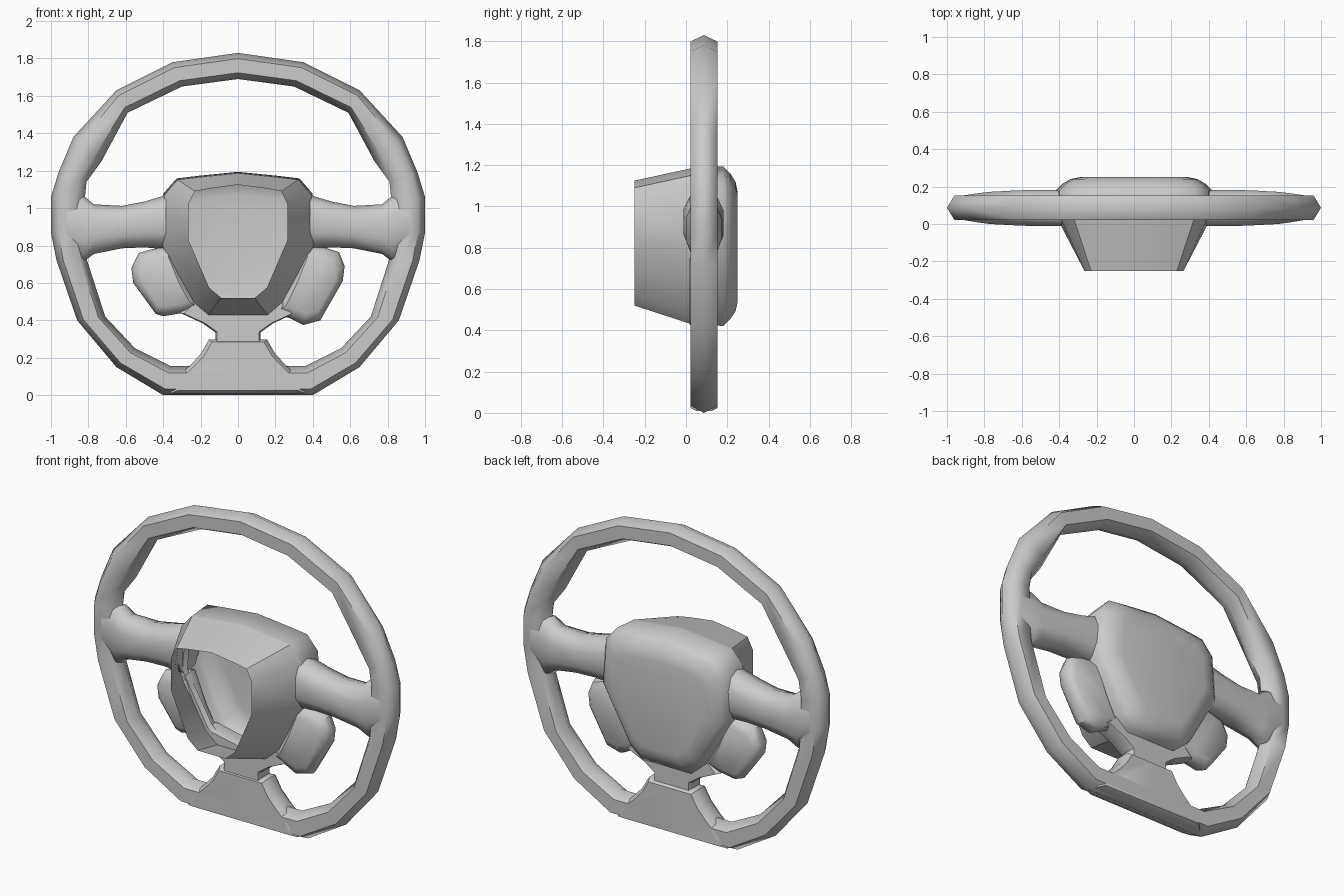
import bpy, bmesh
from math import radians

if "Cube" in bpy.data.objects:
    bpy.data.objects.remove(bpy.data.objects["Cube"])


def loft(name, rings, cap_start=True, cap_end=True, closed=False, angle=42):
    """Bridge equal-length rings of 3D points into one surface."""
    bm = bmesh.new()
    vs = [[bm.verts.new(p) for p in r] for r in rings]
    pairs = list(zip(vs, vs[1:])) + ([(vs[-1], vs[0])] if closed else [])
    for a, b in pairs:
        for i in range(len(a)):
            j = (i + 1) % len(a)
            bm.faces.new((a[i], a[j], b[j], b[i]))
    if not closed:
        if cap_start:
            bm.faces.new(vs[0])
        if cap_end:
            bm.faces.new(vs[-1])
    bmesh.ops.recalc_face_normals(bm, faces=bm.faces)
    me = bpy.data.meshes.new(name)
    bm.to_mesh(me)
    bm.free()
    ob = bpy.data.objects.new(name, me)
    bpy.context.collection.objects.link(ob)
    bpy.ops.object.select_all(action='DESELECT')
    ob.select_set(True)
    bpy.context.view_layer.objects.active = ob
    bpy.ops.object.shade_smooth_by_angle(angle=radians(angle))
    return ob


def mirrored(half):
    """Full outline from a right half that starts and ends on x = 0."""
    return half + [(-x, z) for x, z in reversed(half[1:-1])]


def layer(outline, y, s=1.0, c=(0, 0.8)):
    return [(c[0] + (x - c[0]) * s, y, c[1] + (z - c[1]) * s) for x, z in outline]


def plate(name, outline, depths):
    """Flat part lofted through (y, scale) layers about its own middle."""
    c = (sum(p[0] for p in outline) / len(outline), sum(p[1] for p in outline) / len(outline))
    return loft(name, [layer(outline, y, s, c) for y, s in depths])


# Rim: hexagonal section between outer and inner outlines
outer = mirrored([(0, 1.83), (.35, 1.78), (.65, 1.63), (.88, 1.38), (.96, 1.19), (1, 1.06),
                  (1, .87), (.97, .72), (.86, .40), (.65, .15), (.40, .0), (0, .0)])
inner = mirrored([(0, 1.69), (.30, 1.65), (.59, 1.51), (.73, 1.25), (.81, 1.14), (.82, 1.04),
                  (.82, .87), (.81, .73), (.71, .42), (.55, .25), (.36, .155), (0, .155)])
section = [(0, .087), (.22, .022), (.76, .022), (1, .087), (.76, .152), (.22, .152)]
loft("rim", [[(o[0] + (i[0] - o[0]) * t, y, o[1] + (i[1] - o[1]) * t) for t, y in section]
             for o, i in zip(outer, inner)], closed=True, angle=60)

# Side spokes: x, top, bottom, front y, back y
stations = [(.385, 1.07, .78, -.012, .182), (.50, 1.035, .79, -.012, .182),
            (.62, 1.012, .785, -.008, .18), (.77, 1.02, .755, .0, .172),
            (.83, 1.07, .71, .008, .165), (.965, 1.07, .80, .03, .145)]
for side, sx in (("right", 1), ("left", -1)):
    rings = []
    for x, zt, zb, yf, yb in stations:
        h = (zt - zb) * .2
        rings.append([(sx * x, .085, zt), (sx * x, yf + .03, zt - h * .4), (sx * x, yf, zt - h * 1.5),
                      (sx * x, yf, zb + h * 1.5), (sx * x, yf + .03, zb + h * .4),
                      (sx * x, .085, zb), (sx * x, yb - .03, zb + h * .4), (sx * x, yb, zb + h * 1.5),
                      (sx * x, yb, zt - h * 1.5), (sx * x, yb - .03, zt - h * .4)])
    loft(side + "_spoke", rings, angle=60)

# Column shroud: open tube flaring from the front opening to the hub
mouth = mirrored([(0, 1.125), (.15, 1.105), (.23, 1.09), (.265, 1.02), (.265, .83),
                  (.155, .575), (.09, .52), (0, .52)])
hub = mirrored([(0, 1.19), (.20, 1.17), (.325, 1.155), (.395, 1.075), (.415, .81),
                (.235, .49), (.16, .425), (0, .425)])
loft("column_shroud", [layer(mouth, -.25), layer(hub, .03, .99)], False, False, angle=30)

# Hub cover: lipped shell with a chamfered, nearly flat back
loft("hub_cover", [layer(hub, .06, .90), layer(hub, .03, .93), layer(hub, .03, .99),
                   layer(hub, .18, 1.01), layer(hub, .215, .92), layer(hub, .24, .82),
                   layer(hub, .25, .70)], False, True, angle=50)

# Lower switch lobes, the right one hanging slightly lower
lobe_layers = [(.015, .72), (.04, .93), (.08, 1), (.115, .95), (.14, .75)]
plate("right_lobe", [(.36, .80), (.46, .79), (.54, .765), (.57, .69), (.56, .61), (.44, .40),
                     (.35, .375), (.28, .41), (.20, .44), (.28, .60)], lobe_layers)
plate("left_lobe", [(-.36, .80), (-.46, .78), (-.53, .76), (-.57, .68), (-.56, .60), (-.44, .435),
                    (-.40, .422), (-.29, .44), (-.20, .46), (-.28, .60)], lobe_layers)

# Neck joining the hub to the lower spoke
plate("lower_neck", mirrored([(0, .46), (.24, .51), (.31, .44), (.19, .385), (.12, .335), (.12, .25), (0, .25)]),
      [(.03, .93), (.05, 1), (.115, 1), (.135, .93)])

# Lower spoke: trapezoid rising from the flat rim bottom
plate("lower_spoke", mirrored([(0, .298), (.155, .298), (.20, .22), (.26, .155), (.36, .06), (.36, .01), (0, .01)]),
      [(.022, .90), (.05, 1), (.125, 1), (.152, .90)])
